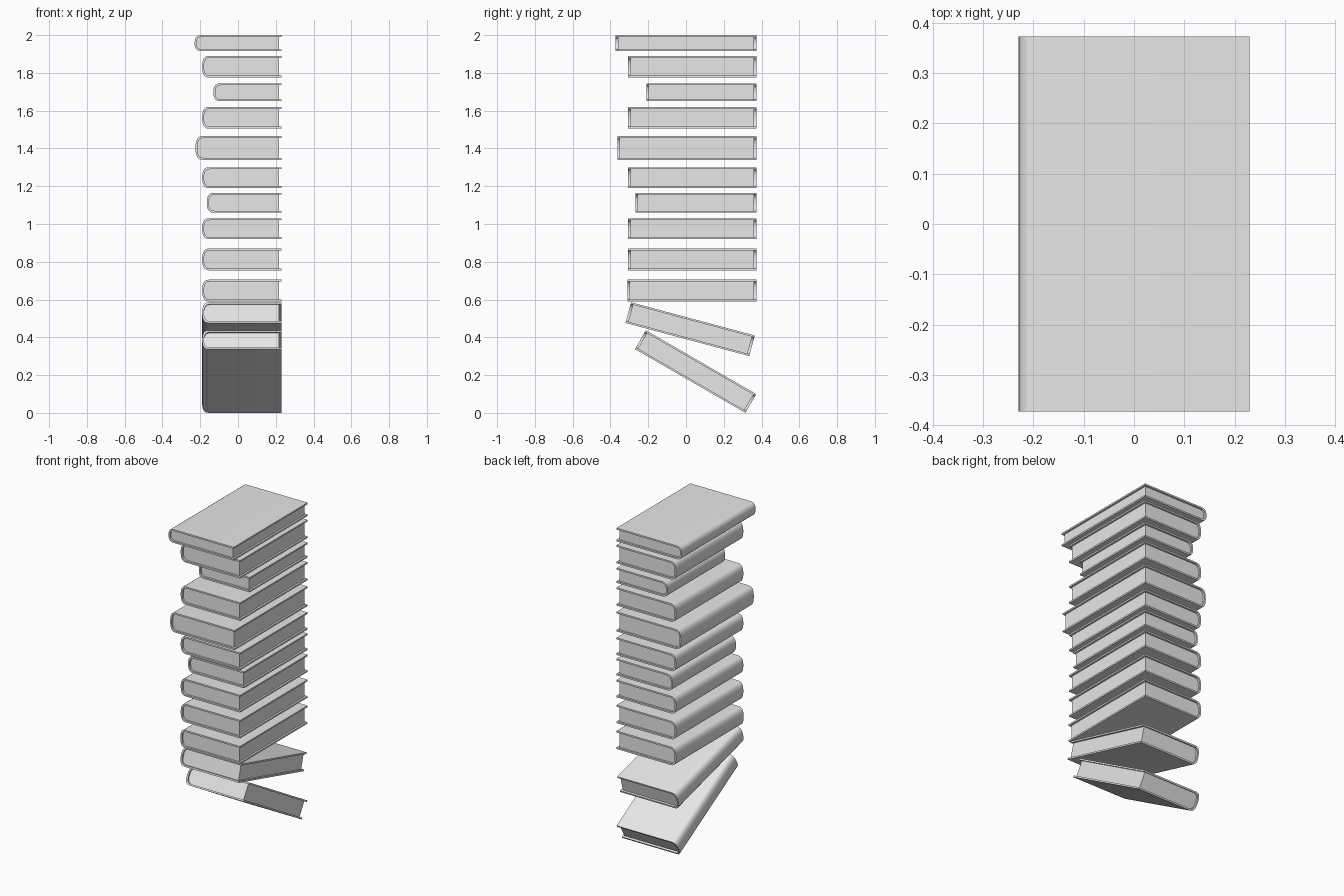
import bpy, bmesh, math
from mathutils import Matrix

cube = bpy.data.objects.get("Cube")
if cube:
    bpy.data.objects.remove(cube, do_unlink=True)

grey = bpy.data.materials.new("plain_grey")
grey.use_nodes = True
grey.diffuse_color = (0.8, 0.8, 0.8, 1)
grey.node_tree.nodes["Principled BSDF"].inputs["Base Color"].default_value = (0.8, 0.8, 0.8, 1)

FORE, BACK = 0.23, 0.373   # shared fore-edge x and rear y
BOARD, LIP = 0.01, 0.012   # cover thickness and overhang past the pages
ARC = 10                   # segments around the spine


def profile(spine, fore, half, depth):
    """Outline from top fore-edge, round the spine, to bottom fore-edge."""
    pts = [(fore, half)]
    for i in range(ARC + 1):
        a = math.pi * i / ARC
        c, s = math.cos(a), math.sin(a)
        z = half * math.copysign(abs(c) ** 0.8, c)
        pts.append((spine + depth * (1 - s ** 0.8 if s > 1e-6 else 1), z))
    return pts + [(fore, -half)]


def prism(name, outline, length, matrix):
    """Extrude an x-z outline along y and place it."""
    bm = bmesh.new()
    face = bm.faces.new([bm.verts.new((x, -length / 2, z)) for x, z in outline])
    out = bmesh.ops.extrude_face_region(bm, geom=[face])
    moved = [v for v in out["geom"] if isinstance(v, bmesh.types.BMVert)]
    bmesh.ops.translate(bm, verts=moved, vec=(0, length, 0))
    bmesh.ops.recalc_face_normals(bm, faces=bm.faces)
    mesh = bpy.data.meshes.new(name)
    bm.to_mesh(mesh)
    bm.free()
    mesh.materials.append(grey)
    obj = bpy.data.objects.new(name, mesh)
    obj.matrix_world = matrix
    bpy.context.collection.objects.link(obj)
    bpy.ops.object.select_all(action="DESELECT")
    obj.select_set(True)
    bpy.context.view_layer.objects.active = obj
    bpy.ops.object.shade_smooth_by_angle(angle=math.radians(35))


def book(n, spine, length, thick, y, z, tilt=0):
    matrix = Matrix.Translation((0, y, z)) @ Matrix.Rotation(math.radians(tilt), 4, "X")
    half, depth = thick / 2, 0.035
    outer = profile(spine, FORE, half, depth)
    inner = profile(spine + BOARD, FORE, half - BOARD, depth - 0.005)
    pages = profile(spine + BOARD, FORE - LIP, half - BOARD, depth - 0.005)
    prism(f"book_cover_{n}", outer + inner[::-1], length, matrix)
    prism(f"book_pages_{n}", pages, length - 2 * LIP, matrix)


# Level books from the top down: spine x, front y, bottom z, top z
level = [
    (-0.23, -0.373, 1.915, 2.0),
    (-0.19, -0.307, 1.775, 1.89),
    (-0.13, -0.21, 1.65, 1.745),
    (-0.19, -0.307, 1.505, 1.62),
    (-0.225, -0.363, 1.34, 1.465),
    (-0.19, -0.307, 1.19, 1.30),
    (-0.165, -0.268, 1.06, 1.165),
    (-0.19, -0.307, 0.92, 1.03),
    (-0.19, -0.307, 0.755, 0.87),
    (-0.19, -0.31, 0.59, 0.705),
]
for n, (spine, front, low, high) in enumerate(level, 1):
    book(n, spine, BACK - front, high - low, (BACK + front) / 2, (low + high) / 2)

# Two tipping books at the bottom
book(11, -0.19, 0.678, 0.113, 0.022, 0.443, -15)
book(12, -0.19, 0.675, 0.115, 0.051, 0.2186, -30)
